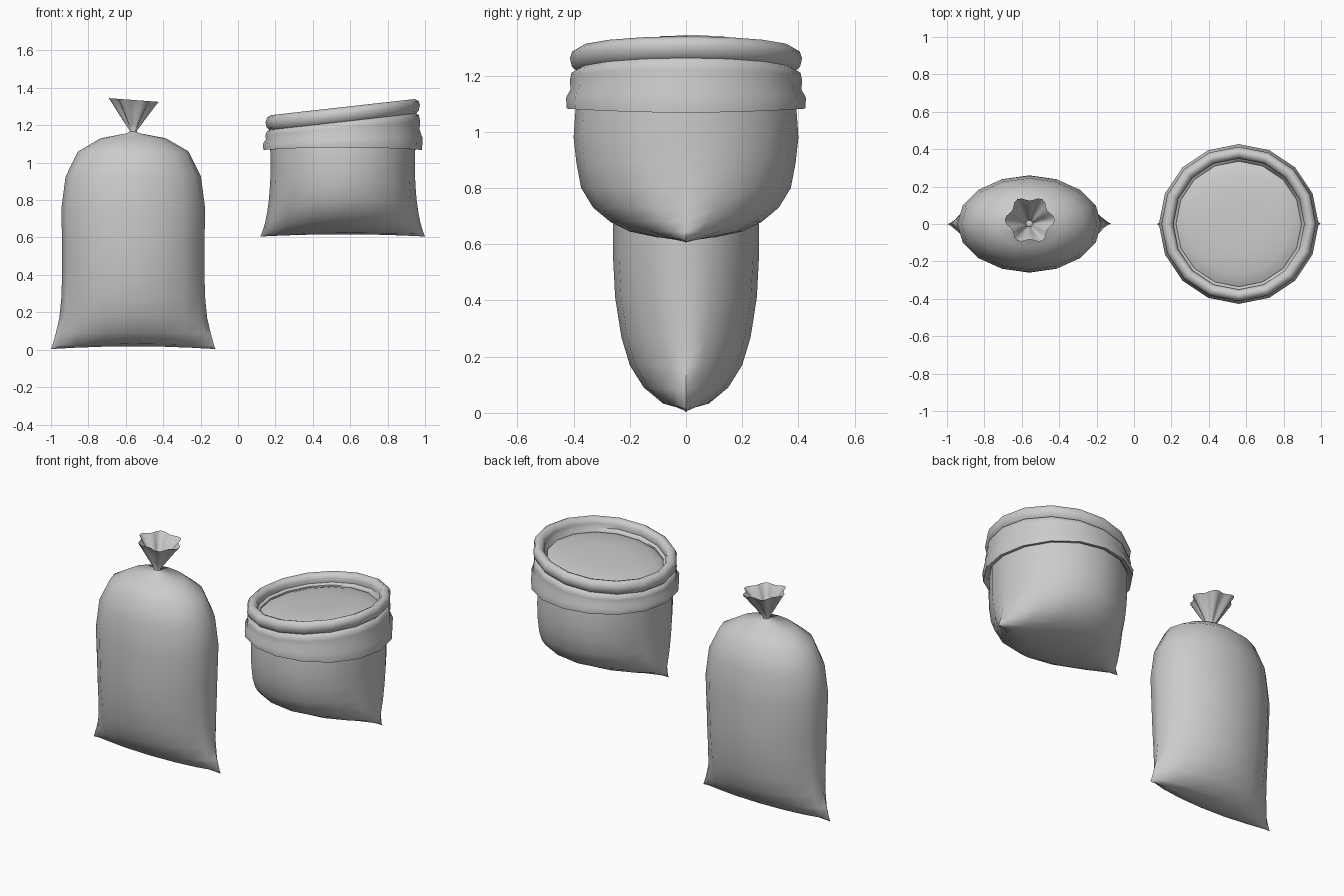
import bpy, bmesh
from math import sin, cos, pi, radians

if "Cube" in bpy.data.objects:
    bpy.data.objects.remove(bpy.data.objects["Cube"])

N = 16


def loft(name, rings):
    """Skin a stack of equal-length rings; collapsed rings are welded."""
    bm = bmesh.new()
    rows = [[bm.verts.new(p) for p in ring] for ring in rings]
    n = len(rows[0])
    for lo, hi in zip(rows, rows[1:]):
        for i in range(n):
            j = (i + 1) % n
            bm.faces.new((lo[i], lo[j], hi[j], hi[i]))
    bmesh.ops.remove_doubles(bm, verts=bm.verts, dist=0.0005)
    me = bpy.data.meshes.new(name)
    bm.to_mesh(me)
    bm.free()
    ob = bpy.data.objects.new(name, me)
    bpy.context.collection.objects.link(ob)
    bpy.context.view_layer.objects.active = ob
    ob.select_set(True)
    bpy.ops.object.shade_smooth_by_angle(angle=radians(60))
    ob.select_set(False)
    return ob


def sack_ring(cx, half_x, half_y, z, pinch=0.0, lift=0.0):
    """Oval section; pinch sharpens the side seams, lift raises the middle."""
    pts = []
    for i in range(N):
        a = 2 * pi * i / N
        s = 0.0 if i % (N // 2) == 0 else sin(a)
        y = half_y * abs(s) ** (1 + pinch) * (1 if s >= 0 else -1)
        pts.append((cx + half_x * cos(a), y, z + lift * s * s))
    return pts


# Tied sack: half width, half depth, height, seam pinch, lift
tied = [(.44, 0, .003, .5, .015), (.433, .08, .02, .5, .012), (.415, .15, .085, .4, .005),
        (.395, .2, .17, .3, 0), (.385, .23, .27, .2, 0), (.38, .252, .41, .1, 0),
        (.38, .26, .56, .05, 0), (.385, .258, .75, 0, 0), (.362, .245, .925, 0, 0),
        (.295, .2, 1.06, 0, 0), (.175, .12, 1.13, 0, 0), (.03, .025, 1.158, 0, 0),
        (.018, .018, 1.166, 0, 0), (0, 0, 1.166, 0, 0)]
loft("tied_sack_body", [sack_ring(-.56, *r) for r in tied])


# Ruffled mouth above the tie: radius, height, ruffle depth
def ruffle_ring(r, z, depth):
    t = (z - 1.15) / .2
    pts = []
    for i in range(36):
        a = 2 * pi * i / 36
        rr = r * (1 + depth * cos(6 * a))
        x, y = rr * cos(a) * 1.04, rr * sin(a)
        pts.append((-.56 + x + .003 * t, y + .023 * t, z - .08 * x * t))
    return pts


loft("ruffled_mouth", [ruffle_ring(*r) for r in
                       [(.022, 1.15, 0), (.017, 1.172, .1), (.038, 1.21, .18),
                        (.072, 1.27, .17), (.1, 1.315, .14), (.116, 1.335, .11)]])

# Open sack
opened = [(.44, 0, .605, .5, .012), (.435, .1, .618, .5, .006), (.425, .2, .645, .4, 0),
          (.415, .27, .68, .3, 0), (.405, .33, .73, .2, 0), (.395, .373, .8, .1, 0),
          (.388, .39, .89, 0, 0), (.386, .4, .98, 0, 0), (.388, .393, 1.08, 0, 0),
          (.385, .385, 1.14, 0, 0)]
loft("open_sack_body", [sack_ring(.56, *r) for r in opened])


# Rings that tilt progressively toward the rim
def tilted_ring(r, z):
    k = .112 * min(1, max(0, (z - 1.07) / .14))
    low = max(0, 1 - (z - 1.07) / .08) * .014
    return [(x, y, zz + k * (x - .56))
            for x, y, zz in sack_ring(.56, r, r, z, 0, low)]


# Rolled cuff: two fat folds, then the inner wall
cuff = [(.386, 1.1), (.4, 1.072), (.424, 1.068), (.427, 1.115), (.411, 1.15), (.413, 1.185),
        (.407, 1.21), (.392, 1.219), (.406, 1.232), (.413, 1.262), (.405, 1.285),
        (.385, 1.297), (.362, 1.288), (.35, 1.265), (.352, 1.24), (.335, 1.23), (.335, 1.19)]
loft("rolled_cuff", [tilted_ring(*c) for c in cuff])

# Contents filling the open sack
loft("sack_contents", [tilted_ring(*c) for c in
                       [(.345, 1.215), (.32, 1.228), (.27, 1.242), (.15, 1.25), (0, 1.253)]])
